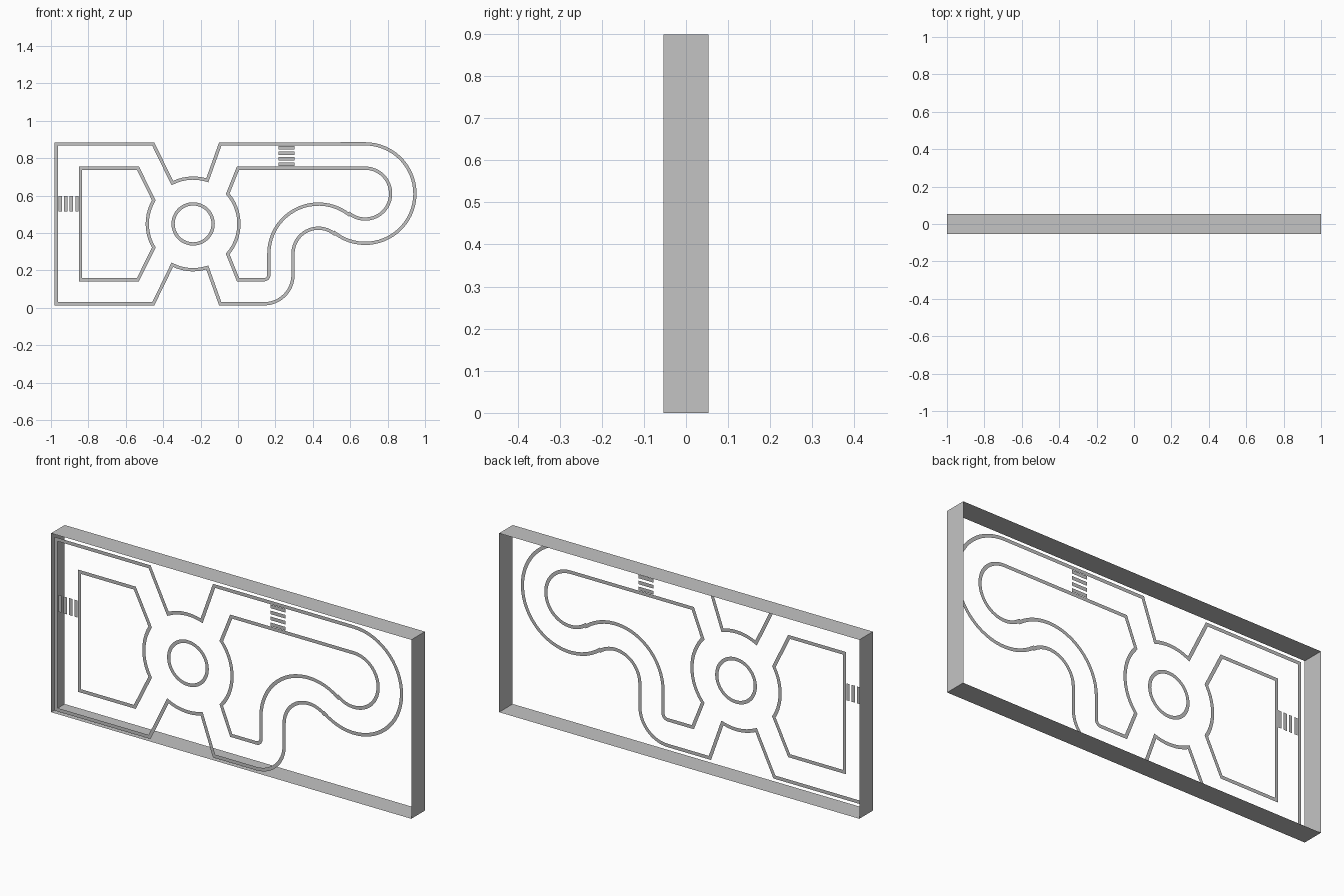
import bpy
import bmesh
from math import cos, sin, radians, degrees, atan2
from mathutils import Vector

cube = bpy.data.objects.get("Cube")
if cube:
    bpy.data.objects.remove(cube, do_unlink=True)

HEIGHT, DEPTH = 0.898, 0.054   # overall height, half depth
MID = HEIGHT / 2
LINE = 0.0175                  # painted line width

grey = bpy.data.materials.new("light_grey")
grey.use_nodes = True
grey.diffuse_color = (0.55, 0.55, 0.55, 1)
grey.node_tree.nodes["Principled BSDF"].inputs["Base Color"].default_value = (0.55, 0.55, 0.55, 1)


def make_object(name, quads, facing=None):
    """Object from a list of four-cornered faces, optionally turned one way."""
    bm = bmesh.new()
    for quad in quads:
        bm.faces.new([bm.verts.new(p) for p in quad])
    bmesh.ops.remove_doubles(bm, verts=bm.verts, dist=1e-5)
    bm.normal_update()
    if facing:
        for f in bm.faces:
            if f.normal.dot(facing) < 0:
                f.normal_flip()
    mesh = bpy.data.meshes.new(name)
    bm.to_mesh(mesh)
    bm.free()
    mesh.materials.append(grey)
    obj = bpy.data.objects.new(name, mesh)
    bpy.context.collection.objects.link(obj)
    return obj


FRONT = Vector((0, -1, 0))


def on_front(p):
    return (p[0], -DEPTH, p[1])


def arc(centre, r, start, end):
    """Points along an arc, angles in degrees."""
    n = max(4, int(abs(end - start) / 6))
    angles = [radians(start + (end - start) * i / n) for i in range(n + 1)]
    return [(centre[0] + r * cos(a), centre[1] + r * sin(a)) for a in angles]


def ribbon(name, path):
    """Closed flat line of constant width with mitred corners."""
    pts = [Vector(p) for p in path]
    pts = [p for i, p in enumerate(pts) if (p - pts[i - 1]).length > 1e-4]
    n = len(pts)
    sides = []
    for i, p in enumerate(pts):
        d1 = (p - pts[i - 1]).normalized()
        d2 = (pts[(i + 1) % n] - p).normalized()
        n1, n2 = Vector((-d1.y, d1.x)), Vector((-d2.y, d2.x))
        m = (n1 + n2).normalized()
        m *= LINE / 2 / m.dot(n1)
        sides.append((on_front(p + m), on_front(p - m)))
    quads = []
    for i in range(n):
        a, b = sides[i], sides[(i + 1) % n]
        quads.append((a[0], b[0], b[1], a[1]))
    make_object(name, quads, FRONT)


# Open box of thin walls around the track
corners = [(-1, 0), (1, 0), (1, HEIGHT), (-1, HEIGHT)]
walls = []
for i, a in enumerate(corners):
    b = corners[(i + 1) % 4]
    walls.append(((a[0], -DEPTH, a[1]), (a[0], DEPTH, a[1]),
                  (b[0], DEPTH, b[1]), (b[0], -DEPTH, b[1])))
frame = make_object("outer_frame", walls)
for poly in frame.data.polygons:
    if poly.normal.dot(poly.center - Vector((0, 0, MID))) < 0:
        poly.flip()

# Shared centres of the track curves
hub = (-0.24, MID)
hub_r = 0.245
low_bend, mid_bend, big_bend = (0.14, 0.176), (0.43, 0.29), (0.68, 0.611)
turn = degrees(atan2(big_bend[1] - mid_bend[1], big_bend[0] - mid_bend[0]))
low, high = 0.022, HEIGHT - 0.022
in_low, in_high = 0.151, HEIGHT - 0.151


def hub_arc(a, b):
    return arc(hub, hub_r, a, b)


# Outer kerb line
outer = [(-0.972, low), (-0.453, low)] + hub_arc(243, 288) + [(-0.095, low)]
outer += arc(low_bend, 0.154, -90, 0)
outer += arc(mid_bend, 0.136, 180, turn)
outer += arc(big_bend, 0.266, turn - 180, 90)
outer += [(-0.095, high)] + hub_arc(72, 117) + [(-0.453, high), (-0.972, high)]
ribbon("outer_kerb_line", outer)

# Right island
right = [(0.0, in_low)] + arc(low_bend, 0.025, -90, 0)
right += arc(mid_bend, 0.265, 180, turn)
right += arc(big_bend, 0.136, turn - 180, 90)
right += [(0.0, in_high)] + hub_arc(41, -41)
ribbon("right_island_line", right)

# Left island
left = [(-0.842, in_low), (-0.535, in_low)] + hub_arc(211, 149)
left += [(-0.535, in_high), (-0.842, in_high)]
ribbon("left_island_line", left)

# Roundabout centre
ribbon("roundabout_ring", arc(hub, 0.107, 0, 354))


# Crossings of four bars each
def bars(name, centre, size, step):
    quads = []
    for k in range(4):
        x, z = (centre[j] + (k - 1.5) * step[j] for j in (0, 1))
        w, h = size[0] / 2, size[1] / 2
        quads.append([on_front(p) for p in
                      ((x - w, z - h), (x + w, z - h), (x + w, z + h), (x - w, z + h))])
    make_object(name, quads, FRONT)


bars("left_crossing", (-0.906, 0.557), (0.018, 0.085), (0.03, 0))
bars("top_crossing", (0.26, 0.812), (0.085, 0.018), (0, 0.03))
